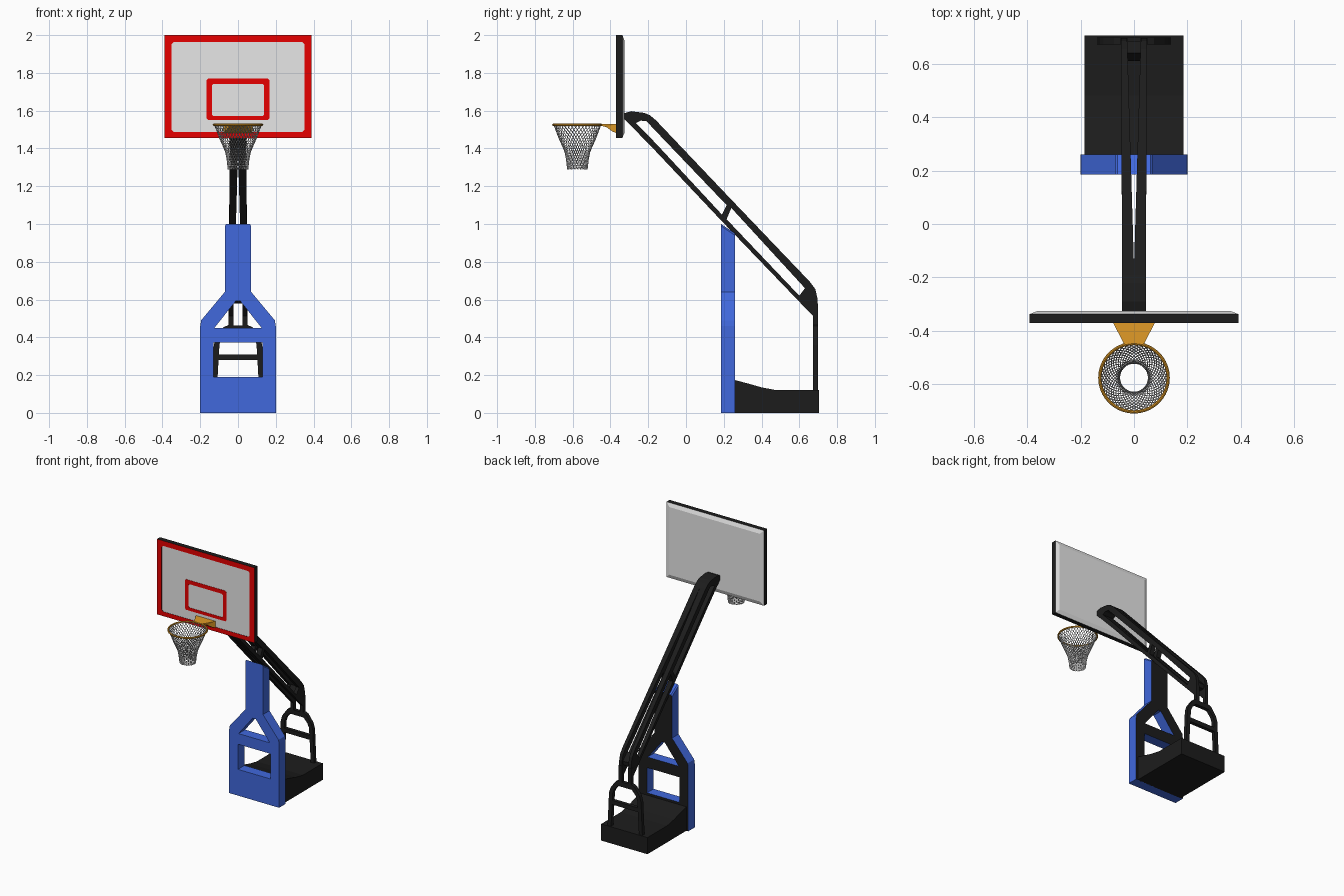
import bpy, bmesh, math
from mathutils import Vector

if "Cube" in bpy.data.objects:
    bpy.data.objects.remove(bpy.data.objects["Cube"])


def material(name, rgb):
    m = bpy.data.materials.new(name)
    m.diffuse_color = (*rgb, 1)
    m.use_nodes = True
    m.node_tree.nodes["Principled BSDF"].inputs["Base Color"].default_value = m.diffuse_color
    return m


BLACK = material("black", (0.012, 0.012, 0.012))
BLUE = material("blue", (0.052, 0.14, 0.72))
RED = material("red", (0.8, 0.0, 0.0))
WHITE = material("white", (0.8, 0.8, 0.8))
ORANGE = material("orange", (0.75, 0.33, 0.02))


def link(name, mesh, mats):
    ob = bpy.data.objects.new(name, mesh)
    bpy.context.collection.objects.link(ob)
    for m in mats:
        mesh.materials.append(m)
    return ob


def curve_mesh(curve):
    """Turn a curve into a plain mesh."""
    tmp = bpy.data.objects.new("tmp", curve)
    bpy.context.collection.objects.link(tmp)
    dg = bpy.context.evaluated_depsgraph_get()
    mesh = bpy.data.meshes.new_from_object(tmp.evaluated_get(dg))
    bpy.data.objects.remove(tmp)
    mesh.materials.clear()
    return mesh


def add_spline(curve, pts, closed):
    s = curve.splines.new('POLY')
    s.points.add(len(pts) - 1)
    for p, co in zip(s.points, pts):
        p.co = (*co, 0, 1) if len(co) == 2 else (*co, 1)
    s.use_cyclic_u = closed


def prism(name, loops, place, mats, rule=None):
    """Extrude an outline with holes; place(u, v, side) gives the 3D point."""
    c = bpy.data.curves.new(name, 'CURVE')
    c.dimensions, c.fill_mode, c.extrude = '2D', 'BOTH', 1.0
    for pts in loops:
        add_spline(c, pts, True)
    mesh = curve_mesh(c)
    bm = bmesh.new()
    bm.from_mesh(mesh)
    for v in bm.verts:
        v.co = Vector(place(v.co.x, v.co.y, 1 if v.co.z > 0 else -1))
    bmesh.ops.remove_doubles(bm, verts=bm.verts, dist=1e-5)
    bmesh.ops.recalc_face_normals(bm, faces=bm.faces)
    bm.normal_update()
    for f in bm.faces:
        f.smooth = False
        f.material_index = rule(f) if rule else 0
    bm.to_mesh(mesh)
    bm.free()
    return link(name, mesh, mats)


def sym(half):
    """Mirror half an outline across u = 0."""
    return half + [(-u, v) for u, v in reversed(half)]


def rect(w, z0, z1, c=0.0):
    if c == 0:
        return sym([(w, z0), (w, z1)])
    return sym([(w - c, z0), (w, z0 + c), (w, z1 - c), (w - c, z1)])


def slab(y0, y1):
    return lambda u, v, s: (u, y1 if s > 0 else y0, v)


# base
prism("base", [[(0.255, 0), (0.705, 0), (0.705, 0.12), (0.48, 0.12),
                (0.40, 0.135), (0.33, 0.155), (0.255, 0.175)]],
      lambda u, v, s: (0.185 * s, u, v), [BLACK])

# blue front post with window and triangle opening, dark at the back
prism("front_post",
      [sym([(0.2, 0), (0.2, 0.46), (0.195, 0.49), (0.07, 0.64), (0.07, 0.99), (0.062, 1.0)]),
       rect(0.13, 0.19, 0.372),
       sym([(0.125, 0.45), (0.012, 0.592)])],
      lambda u, v, s: (u, 0.26 if s > 0 else 0.185, v - 0.05 if s > 0 and v > 0.95 else v),
      [BLUE, BLACK], lambda f: 1 if f.normal.y > 0.7 else 0)

# arm: two pierced plates that meet at the nose and part toward the rear
outline = [(-0.325, 1.555), (-0.16, 1.385), (0.185, 1.02), (0.68, 0.505), (0.695, 0.52),
           (0.695, 0.61), (0.685, 0.655), (0.655, 0.695), (0.22, 1.15), (-0.16, 1.55),
           (-0.19, 1.575), (-0.22, 1.588), (-0.29, 1.597), (-0.325, 1.587)]
hole_a = [(-0.265, 1.535), (-0.24, 1.547), (-0.21, 1.545), (-0.16, 1.492), (0.215, 1.10),
          (0.19, 1.05), (-0.16, 1.427)]
hole_b = [(0.24, 1.085), (0.63, 0.66), (0.60, 0.62), (0.215, 1.025)]
for side, label in ((1, "right"), (-1, "left")):
    prism("arm_" + label, [outline, hole_a, hole_b],
          lambda u, v, s: (side * (0.045 + 0.005 * max(0, u) if s > 0
                                   else max(0, (u + 0.16) * 0.03)), u, v), [BLACK])

# rear end plug tying the arm plates
prism("arm_end", [[(0.61, 0.61), (0.64, 0.58), (0.68, 0.58), (0.685, 0.61), (0.64, 0.66)]],
      lambda u, v, s: (0.03 * s, u, v), [BLACK])

# rear arched frame with cross bar and two necks
prism("rear_frame",
      [sym([(0.14, 0.1), (0.128, 0.36), (0.115, 0.40), (0.075, 0.455), (0.05, 0.465),
            (0.05, 0.58), (0.025, 0.58), (0.025, 0.462)]),
       sym([(0.112, 0.115), (0.103, 0.28)]),
       sym([(0.101, 0.31), (0.098, 0.365), (0.085, 0.395), (0.055, 0.428)])],
      slab(0.672, 0.698), [BLACK])

# backboard: black edges, white front and bevelled white back
bm = bmesh.new()
bmesh.ops.create_cube(bm, size=1)
for v in bm.verts:
    v.co = Vector((v.co.x * 0.78, -0.352 + v.co.y * 0.032, 1.7275 + v.co.z * 0.545))
bm.normal_update()
back = max(bm.faces, key=lambda f: f.normal.y)
bmesh.ops.inset_region(bm, faces=[back], thickness=0.004)
bmesh.ops.inset_region(bm, faces=[back], thickness=0.035)
for v in back.verts:
    v.co.y = -0.326
bm.normal_update()
for f in bm.faces:
    f.material_index = 1 if abs(f.normal.y) > 0.5 else 0
mesh = bpy.data.meshes.new("backboard")
bm.to_mesh(mesh)
bm.free()
link("backboard", mesh, [BLACK, WHITE])

# painted border (dark at its outer edge) and target rectangle
prism("board_border", [rect(0.39, 1.455, 2.0), rect(0.352, 1.487, 1.963, 0.012)],
      slab(-0.370, -0.367), [RED, BLACK], lambda f: 0 if abs(f.normal.y) > 0.5 else 1)
prism("target_rectangle", [rect(0.167, 1.55, 1.77, 0.01), rect(0.138, 1.572, 1.742, 0.008)],
      slab(-0.370, -0.367), [RED])

# rim bracket, flaring toward the board
prism("rim_bracket", [[(-0.447, 1.53), (-0.37, 1.53), (-0.37, 1.482), (-0.39, 1.49),
                       (-0.42, 1.512), (-0.447, 1.52)]],
      lambda u, v, s: (s * (0.038 + 0.04 * ((u + 0.447) / 0.077) ** 1.3), u, v), [ORANGE])

# rim ring
RIM_Y = -0.575
bpy.ops.mesh.primitive_torus_add(major_radius=0.128, minor_radius=0.006, major_segments=40,
                                 minor_segments=8, location=(0, RIM_Y, 1.525))
rim = bpy.context.object
rim.name = "rim"
rim.data.materials.append(ORANGE)
bpy.ops.object.shade_smooth_by_angle()

# net: crossing strands wound around a tapered profile
profile = [(1.525, 0.125), (1.45, 0.096), (1.385, 0.067), (1.34, 0.058), (1.29, 0.053)]


def net_radius(z):
    for (z0, r0), (z1, r1) in zip(profile, profile[1:]):
        if z >= z1 - 1e-6:
            return r0 + (r1 - r0) * (z0 - z) / (z0 - z1)
    return profile[-1][1]


STRANDS, STEPS = 40, 18
c = bpy.data.curves.new("net", 'CURVE')
c.dimensions, c.bevel_depth, c.bevel_resolution = '3D', 0.002, 0
for d in (1, -1):
    for i in range(STRANDS):
        pts = []
        for k in range(STEPS + 1):
            t = k / STEPS
            z = 1.525 - 0.235 * t
            a = math.tau * (i + d * 9 * t) / STRANDS
            pts.append((net_radius(z) * math.cos(a), RIM_Y + net_radius(z) * math.sin(a), z))
        add_spline(c, pts, False)
link("net", curve_mesh(c), [WHITE])
